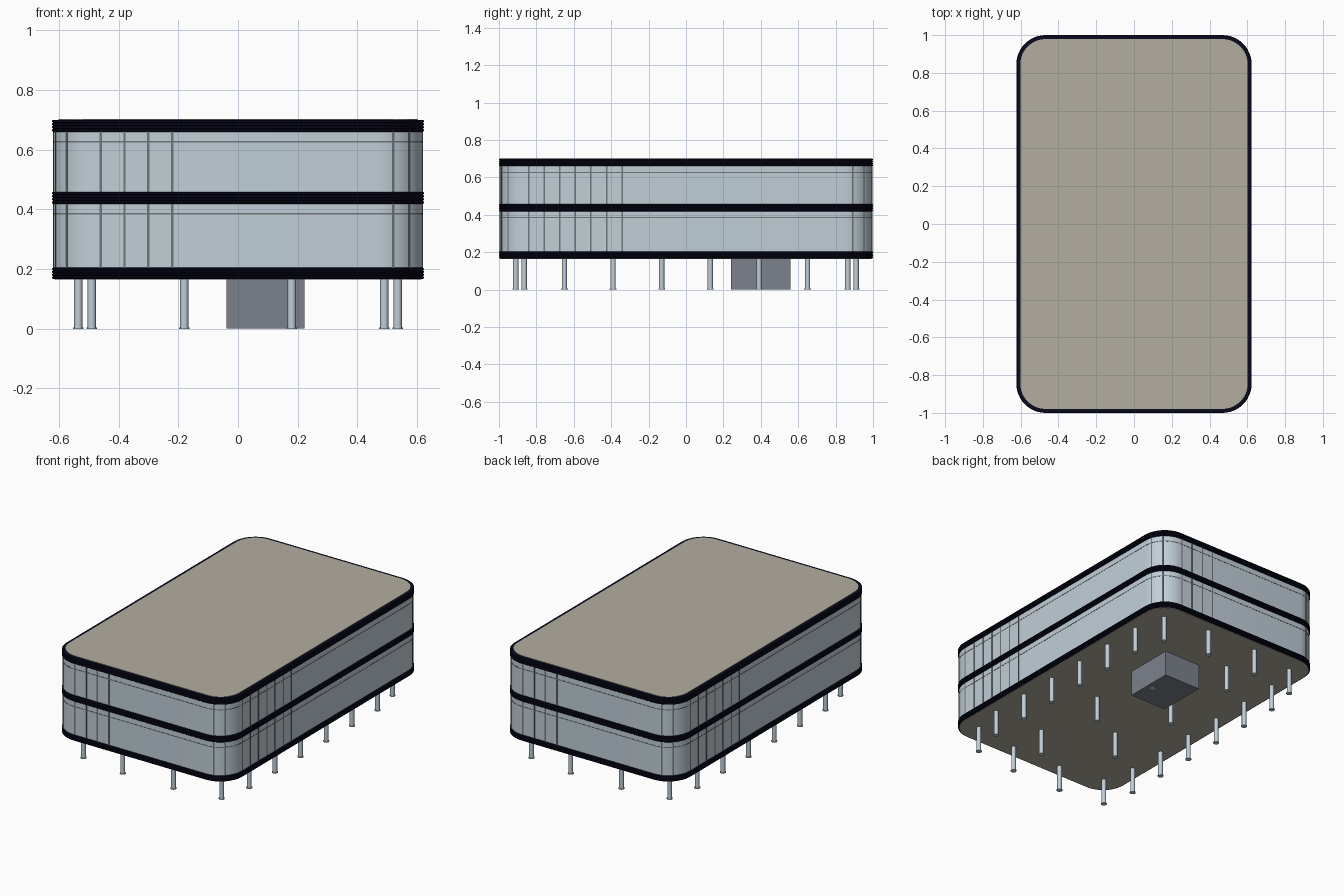
import bpy, bmesh, math
from mathutils import Matrix, Vector

cube = bpy.data.objects.get("Cube")
if cube:
    bpy.data.objects.remove(cube)

HX, HY, R = 0.623, 1.0, 0.155      # half sizes and corner radius of the floors
GLASS_IN = 0.005                   # glass sits just behind the floor edges


def material(name, rgb):
    m = bpy.data.materials.new(name)
    m.use_nodes = True
    m.diffuse_color = (*rgb, 1)
    m.node_tree.nodes["Principled BSDF"].inputs["Base Color"].default_value = (*rgb, 1)
    return m


GLASS = material("pale blue glass", (0.53, 0.62, 0.68))
NAVY = material("dark navy trim", (0.003, 0.003, 0.014))
STONE = material("warm grey slab", (0.45, 0.42, 0.35))
FRAME = material("grey frame", (0.17, 0.18, 0.19))
CORE = material("slate grey core", (0.20, 0.22, 0.26))


def finish(name, bm, mat):
    bmesh.ops.recalc_face_normals(bm, faces=bm.faces)
    mesh = bpy.data.meshes.new(name)
    bm.to_mesh(mesh)
    bm.free()
    mesh.materials.append(mat)
    ob = bpy.data.objects.new(name, mesh)
    bpy.context.collection.objects.link(ob)
    bpy.ops.object.select_all(action='DESELECT')
    ob.select_set(True)
    bpy.context.view_layer.objects.active = ob
    bpy.ops.object.shade_smooth_by_angle(angle=math.radians(30))
    return ob


def outline(inset, steps=12):
    """Rounded rectangle, counter-clockwise."""
    r = R - inset
    pts = []
    for q, (sx, sy) in enumerate([(1, 1), (-1, 1), (-1, -1), (1, -1)]):
        for i in range(steps + 1):
            a = (q + i / steps) * math.pi / 2
            pts.append((sx * (HX - R) + r * math.cos(a), sy * (HY - R) + r * math.sin(a)))
    return pts


def loft(name, profile, mat):
    """Closed solid through (inset, z) levels."""
    bm = bmesh.new()
    rings = [[bm.verts.new((x, y, z)) for x, y in outline(d)] for d, z in profile]
    n = len(rings[0])
    for lo, hi in zip(rings, rings[1:]):
        for i in range(n):
            j = (i + 1) % n
            bm.faces.new((lo[i], lo[j], hi[j], hi[i]))
    bm.faces.new(rings[0][::-1])
    bm.faces.new(rings[-1])
    return finish(name, bm, mat)


def ribbed(z0, z1, ribs=4):
    """Edge profile with shallow horizontal ribs."""
    h = (z1 - z0) / ribs
    profile = []
    for k in range(ribs):
        z = z0 + k * h
        profile += [(0.004, z), (0, z + 0.3 * h), (0, z + 0.7 * h)]
    return profile + [(0.004, z1)]


# Floor edges, roof and underside
for name, z0, z1 in [("lower_edge", 0.167, 0.205), ("middle_edge", 0.418, 0.459),
                     ("roof_edge", 0.66, 0.70)]:
    loft(name, ribbed(z0, z1), NAVY)
loft("roof_slab", [(0.021, 0.69), (0.021, 0.702)], STONE)
loft("underside_slab", [(0.009, 0.165), (0.009, 0.18)], STONE)

# Mullion spots on half the facade: (x, y, outward angle); the rest is a half turn
spots = [(x, -HY + GLASS_IN, -90) for x in (-0.46, -0.38, -0.30, -0.22)]
spots += [(HX - GLASS_IN, -0.84 + 0.083 * i, 0) for i in range(7)]
for sx, sy, ang in [(1, -1, -70), (1, -1, -45), (1, 1, 18), (1, 1, 45)]:
    a = math.radians(ang)
    r = R - GLASS_IN
    spots.append((sx * (HX - R) + r * math.cos(a), sy * (HY - R) + r * math.sin(a), ang))
spots += [(-x, -y, ang + 180) for x, y, ang in spots]

# Glazed storeys with transoms and mullions
for floor, z0, z1, bar in [("lower", 0.20, 0.42, 0.385), ("upper", 0.455, 0.665, 0.626)]:
    loft(floor + "_glass", [(GLASS_IN, z0), (GLASS_IN, z1)], GLASS)
    loft(floor + "_transom", [(GLASS_IN - 0.001, bar - 0.0025),
                              (GLASS_IN - 0.001, bar + 0.0025)], FRAME)
    bm = bmesh.new()
    for x, y, ang in spots:
        mat = (Matrix.Translation((x, y, (z0 + z1) / 2))
               @ Matrix.Rotation(math.radians(ang), 4, 'Z')
               @ Matrix.Diagonal((0.004, 0.008, z1 - z0, 1)))
        bmesh.ops.create_cube(bm, size=1, matrix=mat)
    finish(floor + "_mullions", bm, FRAME)

# Pillars on small feet
places = [(sx * 0.49, sy * 0.865) for sx in (-1, 1) for sy in (-1, 1)]
places += [(sx * 0.18, sy * 0.91) for sx in (-1, 1) for sy in (-1, 1)]
places += [(sx * 0.535, -0.65 + 0.26 * i) for sx in (-1, 1) for i in range(6)]
places += [(s * 0.18, s * y) for s in (-1, 1) for y in (-0.65, -0.13, 0.39)]
bm = bmesh.new()
for x, y in places:
    for radius, z0, z1 in [(0.014, 0, 0.17), (0.018, 0, 0.005)]:
        bmesh.ops.create_cone(bm, cap_ends=True, segments=16, radius1=radius, radius2=radius,
                              depth=z1 - z0, matrix=Matrix.Translation((x, y, (z0 + z1) / 2)))
finish("pillars", bm, GLASS)

# Entrance core under the building
bm = bmesh.new()
bmesh.ops.create_cube(bm, size=1, matrix=Matrix.Translation((0.092, 0.40, 0.0855))
                      @ Matrix.Diagonal((0.26, 0.32, 0.169, 1)))
finish("entrance_core", bm, CORE)
